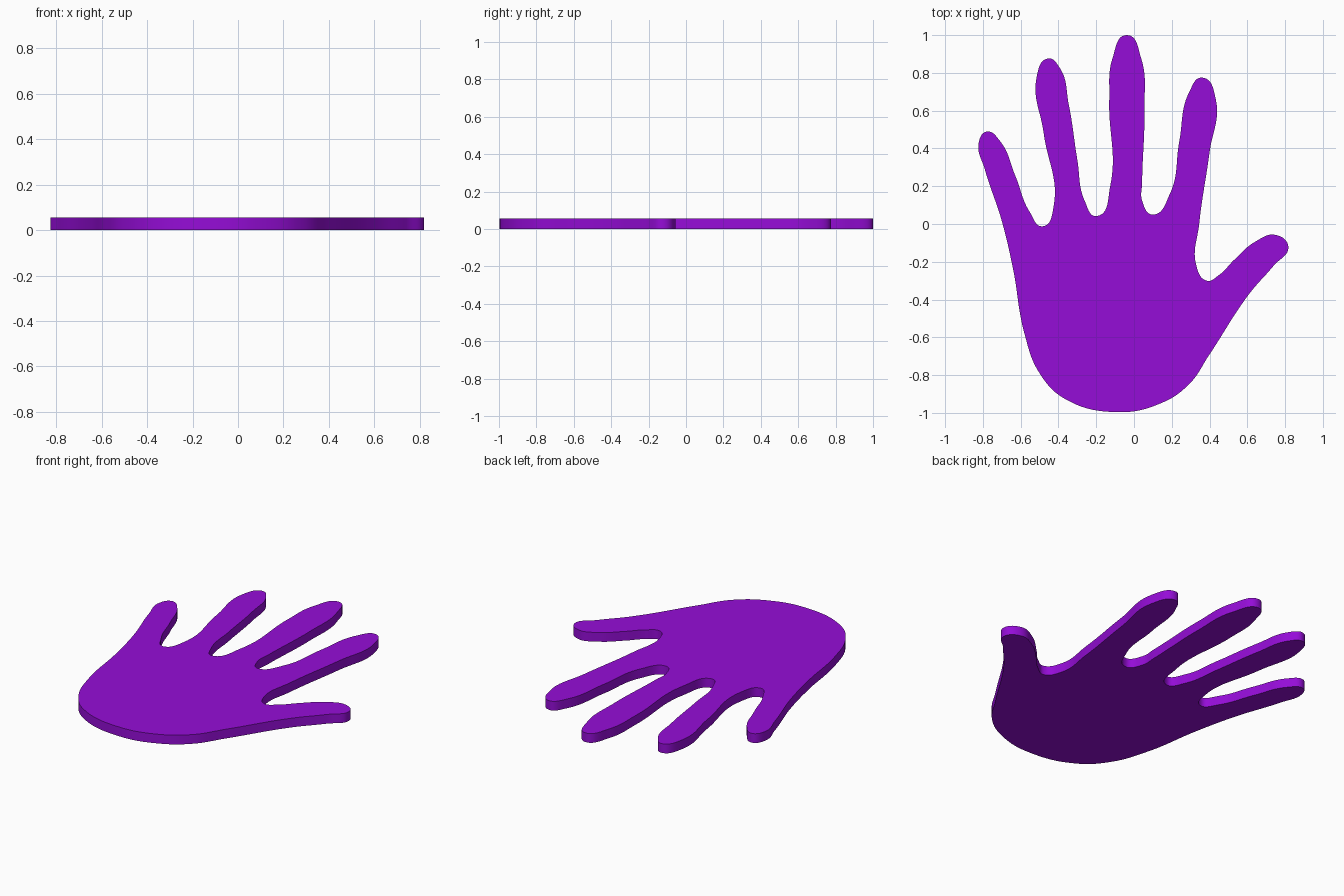
import bpy

if "Cube" in bpy.data.objects:
    bpy.data.objects.remove(bpy.data.objects["Cube"])

THICKNESS = 0.055

# Outline of the hand, counter-clockwise from the heel of the palm
palm_right = [(-.09, -.996), (.135, -.952), (.29, -.85), (.40, -.69), (.61, -.37)]
thumb = [(.74, -.22), (.817, -.12), (.75, -.058), (.64, -.095), (.53, -.19), (.45, -.27)]
valley_1 = [(.385, -.30), (.33, -.22), (.345, 0)]
index = [(.40, .38), (.433, .66), (.362, .775), (.293, .70), (.24, .44), (.19, .16)]
valley_2 = [(.098, .05), (.044, .12)]
middle = [(.043, .22), (.055, .60), (.037, .88), (-.038, 1.0), (-.113, .88), (-.131, .66), (-.126, .20)]
valley_3 = [(-.198, .042), (-.26, .12)]
ring = [(-.30, .34), (-.345, .63), (-.395, .83), (-.457, .876), (-.515, .78), (-.478, .48)]
valley_4 = [(-.426, .09), (-.483, -.012), (-.55, .06)]
little = [(-.63, .26), (-.71, .44), (-.78, .489), (-.822, .43), (-.79, .29)]
palm_left = [(-.70, .016), (-.64, -.24), (-.58, -.58), (-.50, -.79), (-.367, -.925)]
outline = (palm_right + thumb + valley_1 + index + valley_2 + middle
           + valley_3 + ring + valley_4 + little + palm_left)

# Smooth closed curve, filled and extruded into a flat plate
curve = bpy.data.curves.new("hand", 'CURVE')
curve.dimensions = '2D'
curve.fill_mode = 'BOTH'
curve.extrude = THICKNESS / 2
curve.resolution_u = 12
spline = curve.splines.new('BEZIER')
spline.bezier_points.add(len(outline) - 1)
for point, (x, y) in zip(spline.bezier_points, outline):
    point.co = (x, y, 0)
    point.handle_left_type = point.handle_right_type = 'AUTO'
spline.use_cyclic_u = True

hand = bpy.data.objects.new("hand", curve)
bpy.context.collection.objects.link(hand)
hand.location.z = THICKNESS / 2
bpy.context.view_layer.objects.active = hand
hand.select_set(True)
bpy.ops.object.convert(target='MESH')
hand = bpy.context.object

# Weld the caps to the rim and keep their edges sharp
bpy.ops.object.mode_set(mode='EDIT')
bpy.ops.mesh.select_all(action='SELECT')
bpy.ops.mesh.remove_doubles(threshold=0.0001)
bpy.ops.mesh.normals_make_consistent(inside=False)
bpy.ops.object.mode_set(mode='OBJECT')
bpy.ops.object.transform_apply(location=True, rotation=False, scale=False)
bpy.ops.object.shade_smooth_by_angle()

# Purple finish
purple = bpy.data.materials.new("purple")
purple.diffuse_color = (0.30, 0.004, 0.68, 1)
purple.use_nodes = True
purple.node_tree.nodes["Principled BSDF"].inputs["Base Color"].default_value = purple.diffuse_color
hand.data.materials.clear()
hand.data.materials.append(purple)
